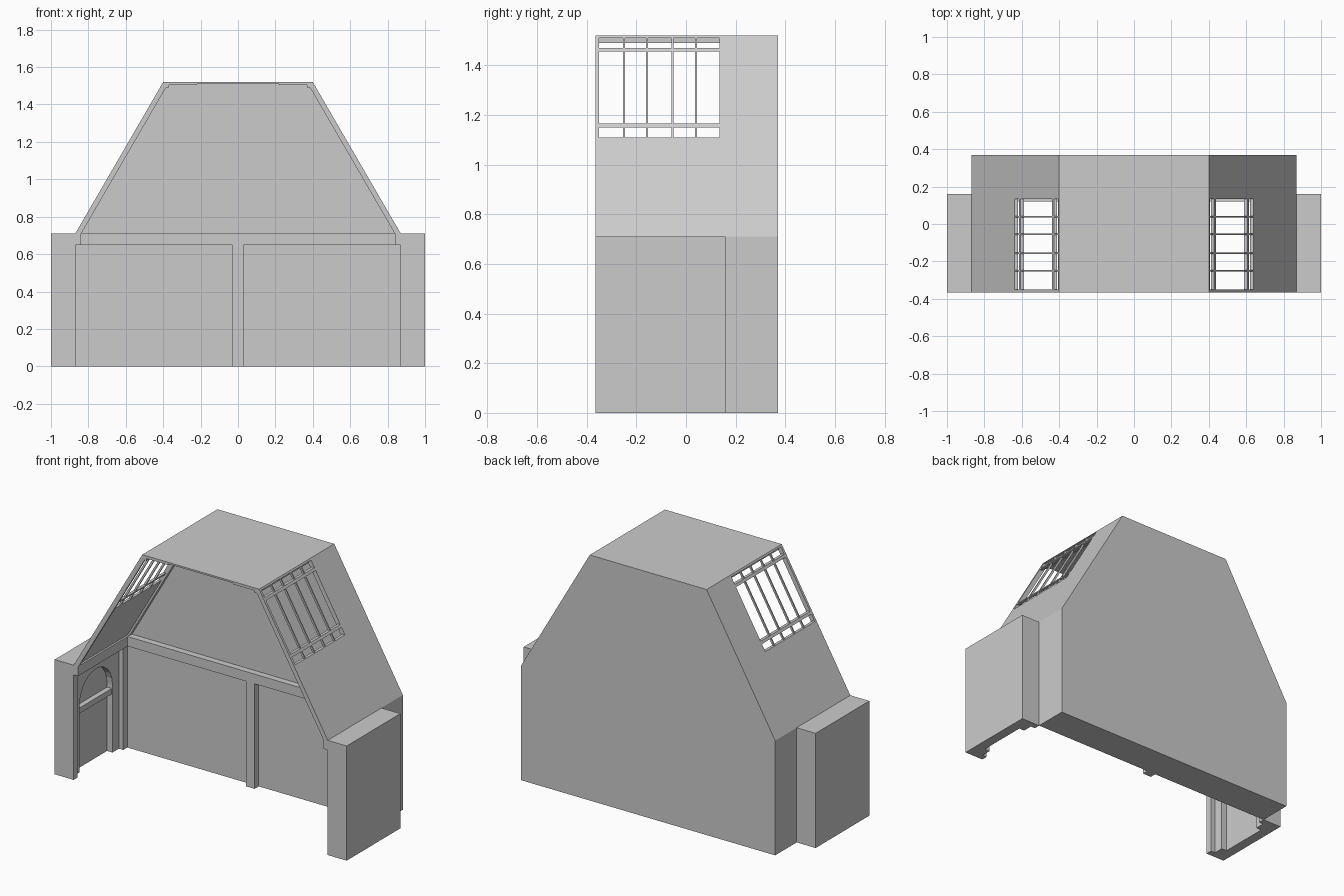
import bpy, bmesh, math

if "Cube" in bpy.data.objects:
    bpy.data.objects.remove(bpy.data.objects["Cube"])

FRONT, INNER, BACK = -0.365, 0.16, 0.37
EAVE, TOP = 0.71, 1.52


def extrude(name, profile, a, b, axis="y"):
    """Prism: profile is (x, z) along y, or (y, z) along x."""
    bm = bmesh.new()
    rings = []
    for d in (a, b):
        rings.append([bm.verts.new((p, d, q) if axis == "y" else (d, p, q))
                      for p, q in profile])
    n = len(profile)
    bm.faces.new(rings[0])
    bm.faces.new(rings[1][::-1])
    for i in range(n):
        j = (i + 1) % n
        bm.faces.new((rings[0][i], rings[1][i], rings[1][j], rings[0][j]))
    bmesh.ops.recalc_face_normals(bm, faces=bm.faces)
    mesh = bpy.data.meshes.new(name)
    bm.to_mesh(mesh)
    bm.free()
    obj = bpy.data.objects.new(name, mesh)
    bpy.context.collection.objects.link(obj)
    return obj


def box(name, x0, x1, y0, y1, z0, z1):
    return extrude(name, [(x0, z0), (x1, z0), (x1, z1), (x0, z1)], y0, y1)


def slope_x(z):
    return 0.87 - 0.47 * (z - EAVE) / (TOP - EAVE)


def slope(name, s, z0, z1, y0, y1, d0=0.0, d1=0.018):
    """Piece lying in the sloped roof, d0..d1 deep below its outer plane."""
    pts = [(slope_x(z0) - d0, z0), (slope_x(z1) - d0, z1),
           (slope_x(z1) - d1, z1), (slope_x(z0) - d1, z0)]
    return extrude(name, [(s * x, z) for x, z in pts], y0, y1)


# Thick back wall with its rail and centre post
extrude("back_wall", [(-0.87, 0), (0.87, 0), (0.87, EAVE), (0.40, TOP),
                      (-0.40, TOP), (-0.87, EAVE)], INNER, BACK)
box("back_rail", -0.87, 0.87, 0.12, INNER, 0.65, EAVE)
box("centre_post", -0.03, 0.03, 0.12, INNER, 0, 0.65)

# Flat ceiling
extrude("ceiling", [(-0.406, 1.51), (0.406, 1.51), (0.40, TOP), (-0.40, TOP)],
        FRONT, INNER)

# Arched niche opening in the side walls
cy, r, spring = -0.1025, 0.16, 0.42
arch = [(cy - r * math.cos(math.pi * i / 12), spring + r * math.sin(math.pi * i / 12))
        for i in range(13)]
niche = ([(FRONT, 0), (cy - r, 0)] + arch +
         [(cy + r, 0), (INNER, 0), (INNER, EAVE), (FRONT, EAVE)])

WIN_Y0, WIN_Y1, WIN_Z0, WIN_Z1 = -0.35, 0.135, 1.11, 1.51

for side, s in (("left", -1), ("right", 1)):
    # Side wall: outer panel, arched layer, shelf, posts, rail
    box(f"{side}_outer_panel", s * 0.937, s * 1.0, FRONT, INNER, 0, EAVE)
    extrude(f"{side}_arch_wall", niche, s * 0.90, s * 0.937, "x")
    box(f"{side}_niche_shelf", s * 0.905, s * 0.937, cy - r, cy + r, 0.36, 0.395)
    box(f"{side}_front_post", s * 0.87, s * 0.90, FRONT, -0.325, 0, EAVE)
    box(f"{side}_rear_post", s * 0.87, s * 0.90, 0.12, INNER, 0, EAVE)
    box(f"{side}_wall_head", s * 0.87, s * 0.90, FRONT, INNER, 0.65, EAVE)
    box(f"{side}_rail", s * 0.84, s * 0.87, FRONT, INNER, 0.65, EAVE)

    # Sloped roof around the window opening
    slope(f"{side}_roof_lower", s, EAVE, WIN_Z0, FRONT, INNER)
    slope(f"{side}_roof_front", s, WIN_Z0, TOP, FRONT, WIN_Y0)
    slope(f"{side}_roof_rear", s, WIN_Z0, TOP, WIN_Y1, INNER)
    slope(f"{side}_roof_top", s, WIN_Z1, TOP, WIN_Y0, WIN_Y1)

    # Rafters at both ends
    slope(f"{side}_front_rafter", s, EAVE, 1.505, FRONT, WIN_Y0, 0.018, 0.032)
    slope(f"{side}_rear_rafter", s, EAVE, 1.505, WIN_Y1, INNER, 0.018, 0.032)

    # Window bars
    for y in (-0.25, -0.157, -0.055, 0.04):
        slope(f"{side}_upright_bar", s, WIN_Z0, WIN_Z1, y - 0.004, y + 0.004, 0.002, 0.016)
    for z in (1.15, 1.455):
        slope(f"{side}_cross_bar", s, z, z + 0.015, WIN_Y0, WIN_Y1, 0.0, 0.018)

    # Ceiling trim
    box(f"{side}_ceiling_step", s * 0.22, s * 0.38, FRONT, INNER, 1.503, 1.51)
    box(f"{side}_ceiling_trim", s * 0.37, s * 0.39, FRONT, INNER, 1.49, 1.51)
